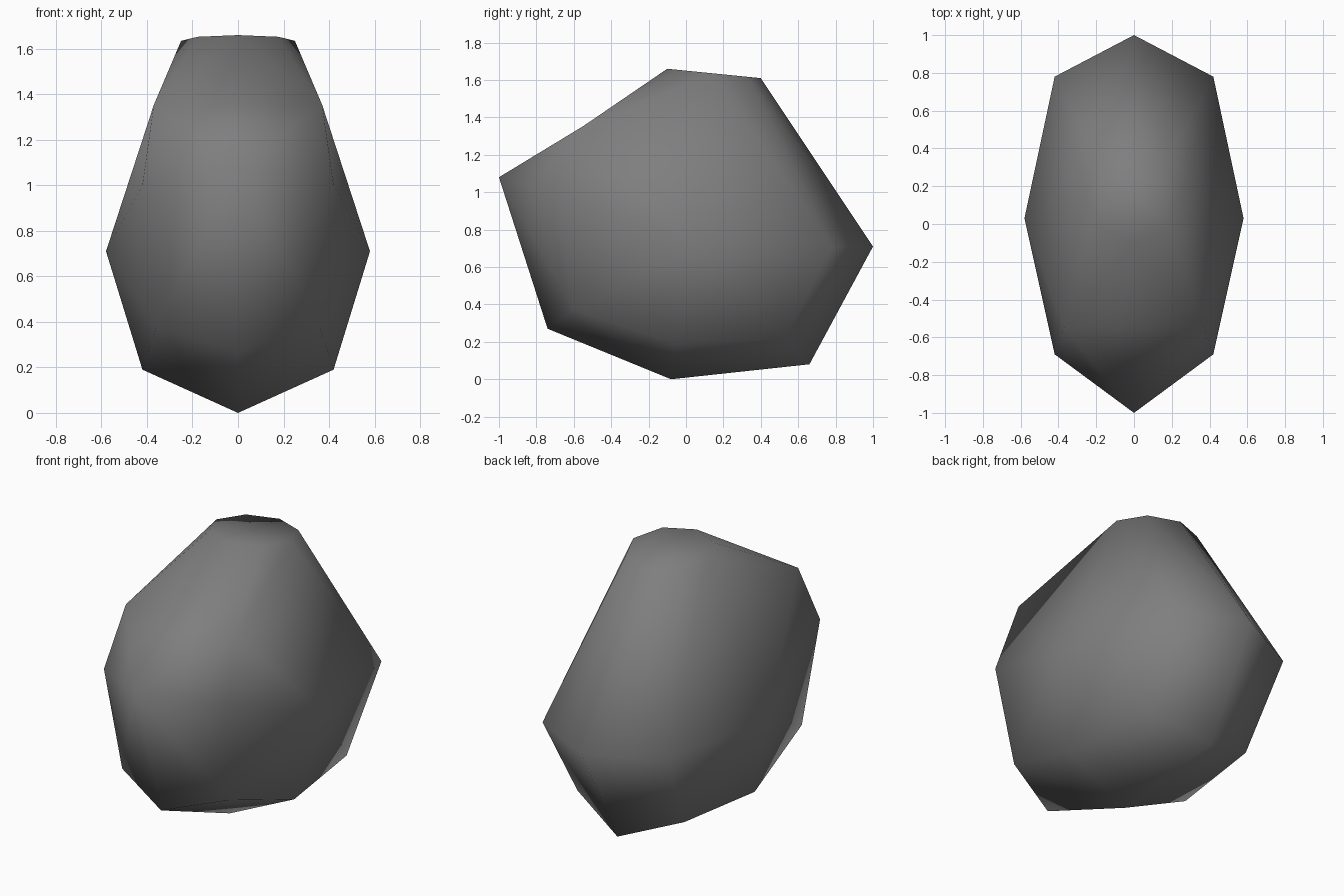
import bpy, bmesh, math
from mathutils import Vector

if "Cube" in bpy.data.objects:
    bpy.data.objects.remove(bpy.data.objects["Cube"], do_unlink=True)

# Stone colour
stone = bpy.data.materials.new("stone_grey")
stone.use_nodes = True
GREY = (0.21, 0.21, 0.21, 1)
stone.diffuse_color = GREY
stone.node_tree.nodes["Principled BSDF"].inputs["Base Color"].default_value = GREY

# Centre outline (y, z) and one flank (x, y, z), mirrored to the other side
SPINE = [(-1, 1.08), (-0.74, 0.27), (-0.08, 0), (0.66, 0.08), (1, 0.71)]
FLANK = [
    (0.58, 0.03, 0.71), (0.42, -0.69, 1.0), (0.36, -0.6, 0.375),
    (0.42, -0.06, 0.19), (0.36, 0.53, 0.215), (0.42, 0.78, 0.71),
]
BROW = (0.37, -0.55, 1.353)
BROW_LIFT = 0.022

bm = bmesh.new()
for y, z in SPINE:
    bm.verts.new((0, y, z))
for side in (-1, 1):
    for x, y, z in FLANK:
        bm.verts.new((side * x, y, z))

# Flat, slightly tilted eight-sided top
for i in range(8):
    a = math.tau * i / 8
    y = 0.15 + 0.25 * math.sin(a)
    bm.verts.new((0.25 * math.cos(a), y, 1.65 - 0.1 * y))

# Brow corners: lifted while the skin is made, then lowered into a soft crease
brows = [bm.verts.new((s * BROW[0], BROW[1], BROW[2] + BROW_LIFT)) for s in (-1, 1)]
bmesh.ops.convex_hull(bm, input=bm.verts[:])
bmesh.ops.dissolve_limit(bm, angle_limit=math.radians(0.5), verts=bm.verts[:], edges=bm.edges[:])
for v in brows:
    v.co.z -= BROW_LIFT
bmesh.ops.recalc_face_normals(bm, faces=bm.faces[:])
for f in bm.faces:
    f.smooth = True

mesh = bpy.data.meshes.new("boulder")
bm.to_mesh(mesh)
bm.free()
mesh.materials.append(stone)
boulder = bpy.data.objects.new("boulder", mesh)
bpy.context.collection.objects.link(boulder)
